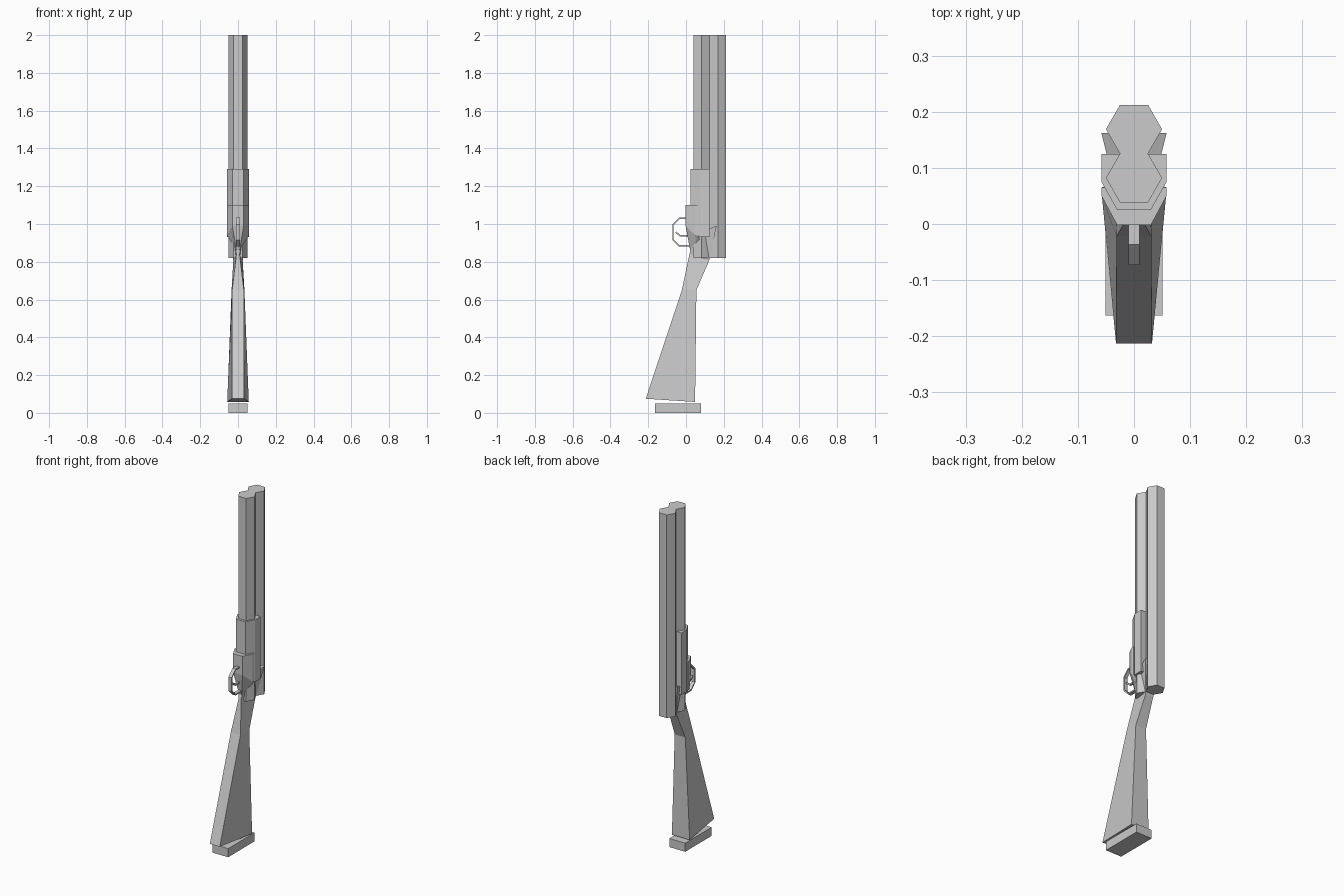
import bpy
import bmesh
from mathutils import Vector

cube = bpy.data.objects.get("Cube")
if cube:
    bpy.data.objects.remove(cube, do_unlink=True)

grey = bpy.data.materials.new("plain grey")
grey.use_nodes = True
GREY = (0.6, 0.6, 0.6, 1)
grey.diffuse_color = GREY
grey.node_tree.nodes["Principled BSDF"].inputs["Base Color"].default_value = GREY


def mirrored(half):
    """Close a half outline of (x, y, z) points across x = 0."""
    return half + [(-x, y, z) for x, y, z in reversed(half)]


def loft(name, rings):
    """Skin a stack of rings with equal point counts and cap both ends."""
    bm = bmesh.new()
    loops = [[bm.verts.new(p) for p in ring] for ring in rings]
    n = len(loops[0])
    for a, b in zip(loops, loops[1:]):
        for i in range(n):
            j = (i + 1) % n
            bm.faces.new((a[i], a[j], b[j], b[i]))
    bm.faces.new(loops[0])
    bm.faces.new(loops[-1])
    bmesh.ops.recalc_face_normals(bm, faces=bm.faces)
    mesh = bpy.data.meshes.new(name)
    bm.to_mesh(mesh)
    bm.free()
    mesh.materials.append(grey)
    ob = bpy.data.objects.new(name, mesh)
    bpy.context.collection.objects.link(ob)
    return ob


def prism(name, half, z0, z1):
    """Extrude a mirrored (x, y) half outline upwards."""
    return loft(name, [mirrored([(x, y, z) for x, y in half]) for z in (z0, z1)])


def strip(name, path, width, thick):
    """Sweep a flat bar along a (y, z) path, mitred at the bends."""
    pts = [Vector(p) for p in path]
    rings = []
    for i, p in enumerate(pts):
        into = (p - pts[max(i - 1, 0)]).normalized()
        out = (pts[min(i + 1, len(pts) - 1)] - p).normalized()
        d = (into + out).normalized()
        side = Vector((-d.y, d.x)) * thick / 2
        a, b = p + side, p - side
        rings.append(mirrored([(width / 2, a.x, a.y), (width / 2, b.x, b.y)]))
    return loft(name, rings)


# Twin hexagonal barrels, touching along one flat
for name, y in (("front_barrel", 0.082), ("back_barrel", 0.169)):
    prism(name, [(0.025, y - 0.0435), (0.05, y), (0.025, y + 0.0435)], 0.82, 2.0)

# Fore-end wrapped round the front barrel
prism("fore_end", [(0.03, 0.025), (0.058, 0.075), (0.058, 0.125), (0.03, 0.125)],
      0.93, 1.29)

# Receiver block, tapering to a narrow tang beside the guard
loft("receiver", [
    mirrored([(0.008, 0.022, 0.86), (0.02, 0.05, 0.88), (0.02, 0.08, 0.88)]),
    mirrored([(0.03, -0.002, 0.99), (0.058, 0.05, 0.94), (0.058, 0.065, 0.94)]),
    mirrored([(0.03, -0.002, 1.1), (0.058, 0.05, 1.1), (0.058, 0.065, 1.1)]),
])

# Stock: butt, wrist, grip and the flared top that clasps the barrels
loft("stock", [
    mirrored([(fw, fy, fz), (bw, by, bz)]) for fw, fy, fz, bw, by, bz in (
        (0.032, -0.213, 0.075, 0.057, 0.048, 0.058),
        (0.031, -0.022, 0.65, 0.034, 0.055, 0.65),
        (0.008, 0.018, 0.84, 0.025, 0.122, 0.805),
        (0.03, 0.05, 0.95, 0.058, 0.162, 0.99))
])

# Butt plate
prism("butt_plate", [(0.051, -0.163), (0.051, 0.08)], 0, 0.05)

# Trigger guard and trigger
strip("trigger_guard", [(0.01, 1.03), (-0.035, 1.03), (-0.069, 0.995),
                        (-0.069, 0.918), (-0.035, 0.884), (0.03, 0.884)], 0.02, 0.008)
strip("trigger", [(0.03, 0.94), (-0.03, 0.937), (-0.055, 0.958)], 0.012, 0.008)
